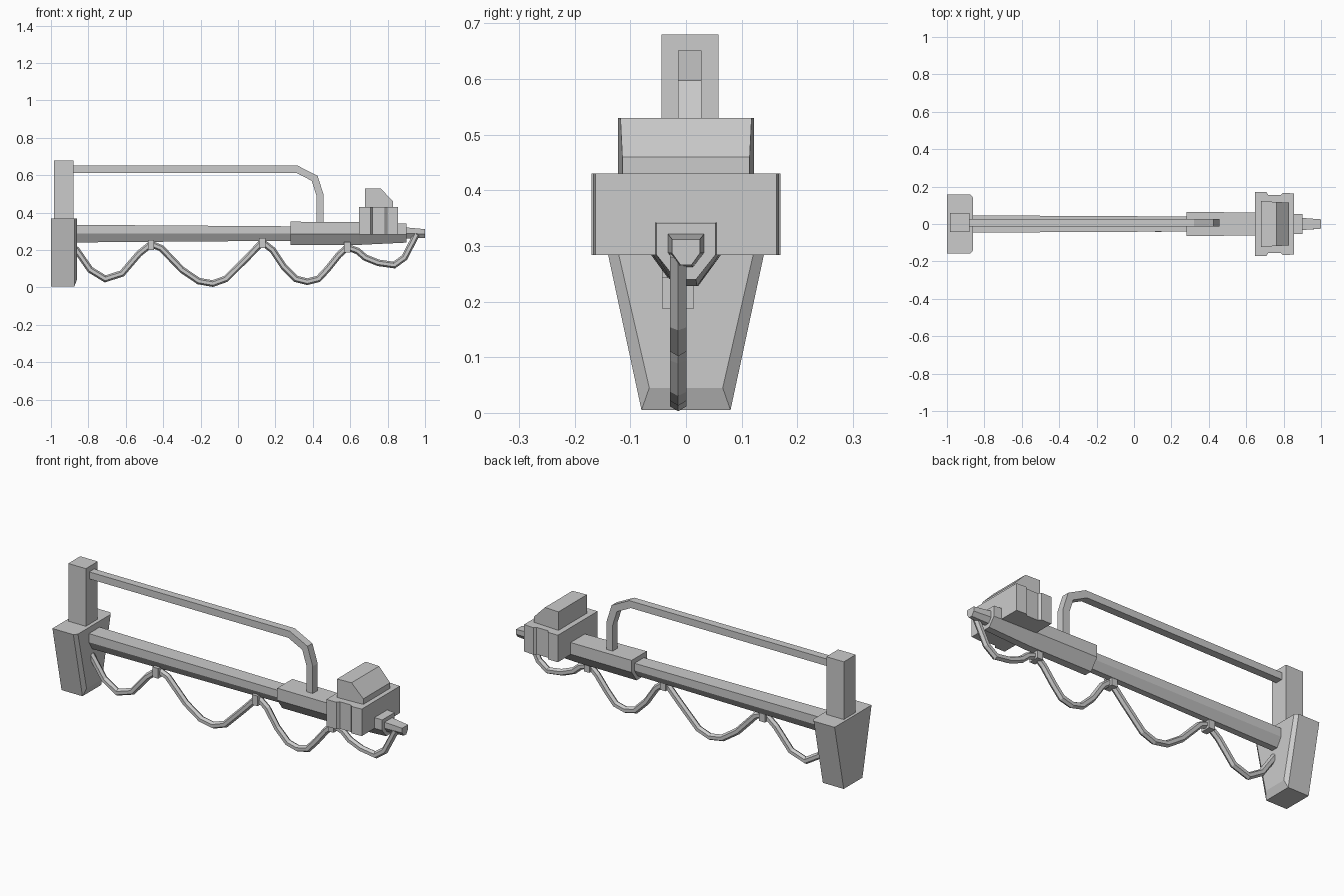
import bpy, bmesh, math
from mathutils import Vector

if "Cube" in bpy.data.objects:
    bpy.data.objects.remove(bpy.data.objects["Cube"])


def loft(name, rings):
    """Skin a list of equal-length point rings and cap both ends."""
    bm = bmesh.new()
    rows = [[bm.verts.new(p) for p in ring] for ring in rings]
    n = len(rows[0])
    for a, b in zip(rows, rows[1:]):
        for i in range(n):
            j = (i + 1) % n
            bm.faces.new((a[i], a[j], b[j], b[i]))
    bm.faces.new(rows[0])
    bm.faces.new(rows[-1])
    bmesh.ops.recalc_face_normals(bm, faces=bm.faces)
    me = bpy.data.meshes.new(name)
    bm.to_mesh(me)
    bm.free()
    ob = bpy.data.objects.new(name, me)
    bpy.context.collection.objects.link(ob)
    return ob


def box(name, x0, x1, y0, y1, z0, z1):
    return loft(name, [[(x0, y0, z), (x1, y0, z), (x1, y1, z), (x0, y1, z)] for z in (z0, z1)])


def keel(x, w, wb, top, mid, bot):
    """Flat-topped section narrowing to a keel."""
    return [(x, -w, top), (x, w, top), (x, w, mid), (x, wb, bot), (x, -wb, bot), (x, -w, mid)]


def sweep(name, path, y, section):
    """Sweep a (side, up) section along a path in the XZ plane."""
    pts = [Vector(p) for p in path]
    rings = []
    for i, p in enumerate(pts):
        d0 = (p - pts[i - 1]).normalized() if i else (pts[1] - p).normalized()
        d1 = (pts[i + 1] - p).normalized() if i < len(pts) - 1 else d0
        t = (d0 + d1).normalized()
        k = 1 / max(t.dot(d0), 0.6)
        nrm = Vector((-t.y, t.x)) * k
        rings.append([(p.x + nrm.x * v, y + u, p.y + nrm.y * v) for u, v in section])
    return loft(name, rings)


# Tapered tail block with a chamfered inner face
def tail(x, wt, wb, zb):
    return [(x, -wt, 0.368), (x, wt, 0.368), (x, wb, zb), (x, -wb, zb)]


loft("tail_block", [tail(-1.0, 0.158, 0.08, 0.005), tail(-0.875, 0.158, 0.08, 0.005),
                    tail(-0.86, 0.14, 0.066, 0.045)])
box("tail_post", -0.985, -0.88, -0.044, 0.058, 0.36, 0.68)

# Long boom, sleeve, collar and tip
loft("boom", [keel(-0.87, 0.046, 0.018, 0.335, 0.288, 0.241),
              keel(0.30, 0.040, 0.016, 0.327, 0.288, 0.25)])
loft("sleeve", [keel(0.28, 0.065, 0.022, 0.352, 0.287, 0.228),
                keel(0.65, 0.061, 0.02, 0.349, 0.286, 0.228),
                keel(0.90, 0.053, 0.018, 0.341, 0.284, 0.24)])
loft("tip", [keel(0.89, 0.033, 0.013, 0.322, 0.288, 0.262),
             keel(1.0, 0.025, 0.010, 0.312, 0.287, 0.266)])

# Upper bent rail
sweep("upper_rail", [(-0.89, 0.632), (0.315, 0.632), (0.41, 0.584), (0.438, 0.495), (0.438, 0.34)],
      0.007, [(-0.021, -0.019), (0.021, -0.019), (0.021, 0.019), (-0.021, 0.019)])

# Head: waisted outline extruded upward, with a sloped cap
half = [(0.648, 0.17), (0.708, 0.17), (0.718, 0.155), (0.786, 0.155), (0.796, 0.167), (0.855, 0.163)]
outline = half + [(x, -y) for x, y in reversed(half)]
loft("head", [[(x, y, z) for x, y in outline] for z in (0.284, 0.43)])
cap = [(0.678, 0.42), (0.678, 0.53), (0.762, 0.53), (0.83, 0.46), (0.83, 0.42)]
loft("head_cap", [[(x, s * (0.122 - (x - 0.678) * 0.05), z) for x, z in cap] for s in (-1, 1)])

# Hanging cable and its clips
cable = [(-0.87, 0.21), (-0.79, 0.095), (-0.71, 0.046), (-0.62, 0.075), (-0.53, 0.18), (-0.465, 0.232),
         (-0.41, 0.21), (-0.30, 0.095), (-0.21, 0.034), (-0.135, 0.021), (-0.065, 0.046), (0.05, 0.16),
         (0.13, 0.243), (0.185, 0.2), (0.245, 0.11), (0.31, 0.046), (0.37, 0.031), (0.43, 0.046),
         (0.48, 0.1), (0.54, 0.175), (0.585, 0.215), (0.64, 0.195), (0.68, 0.16), (0.75, 0.132),
         (0.835, 0.12), (0.89, 0.16), (0.955, 0.285)]
r = 0.0175
hexagon = [(r * math.sin(i * math.pi / 3), r * math.cos(i * math.pi / 3)) for i in range(6)]
sweep("cable", cable, -0.014, hexagon)
for i, (x, z) in enumerate([(-0.465, 0.2), (0.13, 0.21), (0.585, 0.188)]):
    box(f"cable_clip_{i + 1}", x - 0.017, x + 0.017, -0.043, 0.014, z, z + 0.055)
